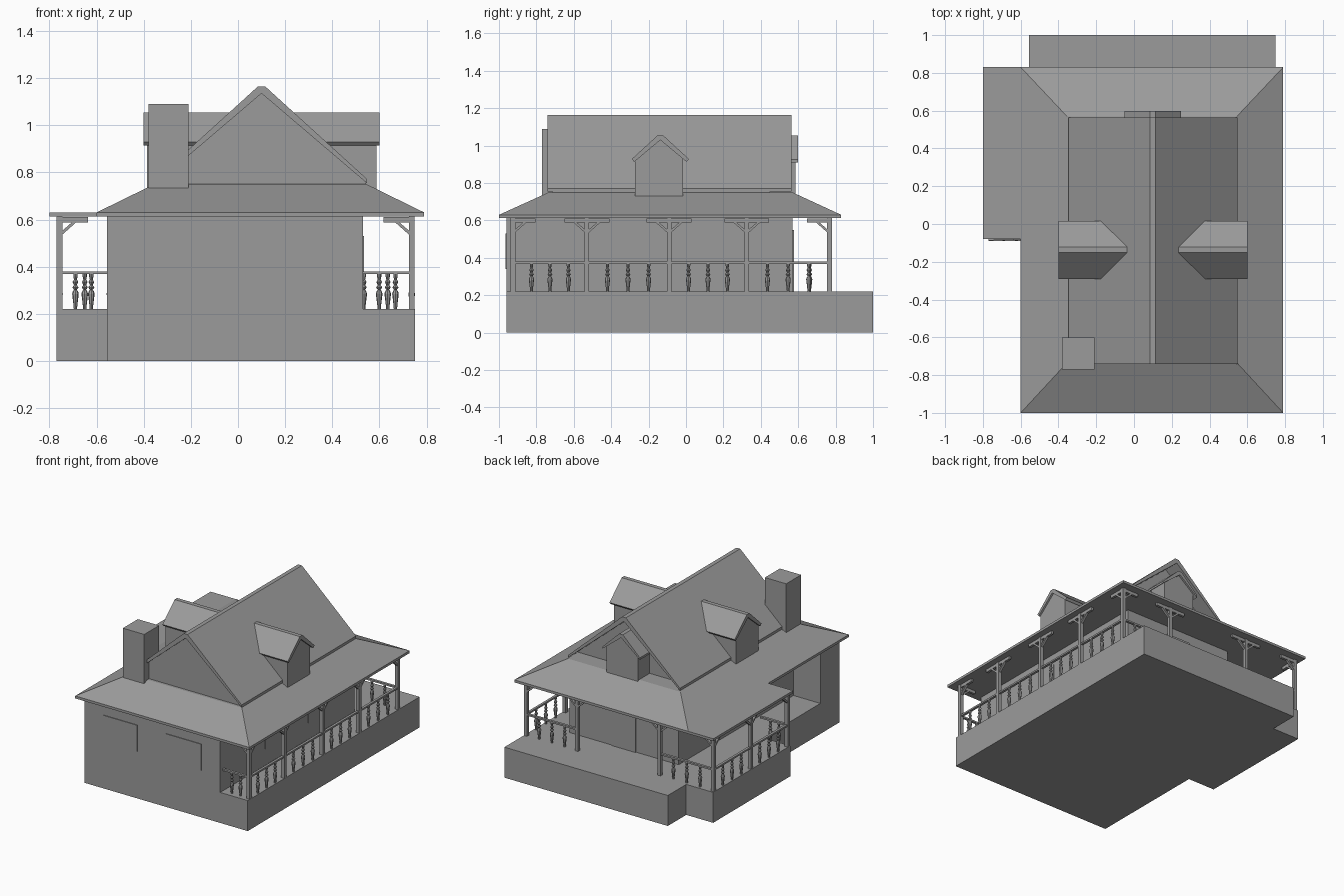
import bpy, bmesh
from math import cos, sin, pi
from mathutils import Vector

if "Cube" in bpy.data.objects:
    bpy.data.objects.remove(bpy.data.objects["Cube"])

# One dark grey material for the whole house
GREY = bpy.data.materials.new('dark_grey')
GREY.diffuse_color = (.33, .33, .33, 1)
GREY.use_nodes = True
GREY.node_tree.nodes["Principled BSDF"].inputs["Base Color"].default_value = GREY.diffuse_color


def add(name, verts, faces):
    me = bpy.data.meshes.new(name)
    me.from_pydata([tuple(v) for v in verts], [], faces)
    bm = bmesh.new()
    bm.from_mesh(me)
    bmesh.ops.recalc_face_normals(bm, faces=bm.faces)
    bm.to_mesh(me)
    bm.free()
    me.materials.append(GREY)
    ob = bpy.data.objects.new(name, me)
    bpy.context.collection.objects.link(ob)
    return ob


def loft(name, rings):
    n = len(rings[0])
    faces = [tuple(range(n)), tuple(range((len(rings) - 1) * n, len(rings) * n))]
    for r in range(len(rings) - 1):
        for i in range(n):
            j = (i + 1) % n
            faces.append((r * n + i, r * n + j, r * n + n + j, r * n + n + i))
    return add(name, [v for ring in rings for v in ring], faces)


def rect(x0, x1, y0, y1, z):
    return [(x0, y0, z), (x1, y0, z), (x1, y1, z), (x0, y1, z)]


def box(name, x0, x1, y0, y1, z0, z1):
    return loft(name, [rect(x0, x1, y0, y1, z0), rect(x0, x1, y0, y1, z1)])


def prism(name, pts, axis, a, b):
    # extrude a 2D outline along x, y or z
    place = {'x': lambda p, t: (t, p[0], p[1]),
             'y': lambda p, t: (p[0], t, p[1]),
             'z': lambda p, t: (p[0], p[1], t)}[axis]
    return loft(name, [[place(p, t) for p in pts] for t in (a, b)])


def gable_shell(c, half, ridge, eave, t):
    # outline of a pitched roof sheet with a narrow flat ridge
    return [(c - half, eave), (c - .015, ridge), (c + .015, ridge), (c + half, eave),
            (c + half, eave - t * .6), (c, ridge - t), (c - half, eave - t * .6)]


# Foundation and porch deck
prism('foundation', [(-.555, -.96), (.75, -.96), (.75, 1), (-.555, 1), (-.555, .79),
                     (-.77, .79), (-.77, -.09), (-.555, -.09)], 'z', 0, .22)

# Ground floor walls: wide front room and narrower rear block
prism('ground_floor_walls', [(-.555, -.96), (.53, -.96), (.53, .57), (-.34, .57),
                             (-.34, -.74), (-.555, -.74)], 'z', .22, .615)

# Windows and back door, slightly proud of the walls
for x0, x1 in ((-.40, -.13), (.10, .38)):
    box('front_window', x0, x1, -.965, -.95, .34, .53)
for y0, y1 in ((-.45, -.2), (.04, .29)):
    box('side_window', .52, .535, y0, y1, .34, .53)
box('back_door', 0, .19, .56, .577, .22, .55)

# Hipped skirt roof over the porch, with flat extension on the left
loft('skirt_roof', [rect(-.6, .79, -1, .83, .612), rect(-.6, .79, -1, .83, .63),
                    rect(-.355, .545, -.735, .57, .75)])
box('left_porch_roof', -.8, -.6, -.08, .83, .612, .63)

# Upper floor with steep gable roof
prism('upper_walls', [(-.343, .74), (-.343, .76), (.1, 1.14), (.543, .76), (.543, .74)],
      'y', -.715, .45)
prism('main_roof', gable_shell(.1, .447, 1.165, .772, .03), 'y', -.74, .565)

# Side dormers, mirrored about the ridge line at x = 0.1
for s in (1, -1):
    X = lambda d: .1 + s * d
    prism('dormer_box', [(-.272, .715), (-.272, .93), (-.137, 1.035), (-.017, .93), (-.017, .715)],
          'x', X(.15), X(.487))
    eave, c = .928, -.137
    prism('dormer_roof', [(c - .153, eave), (c - .015, 1.055), (c + .015, 1.055), (c + .153, eave),
                          (c + .14, eave - .015), (c, 1.03), (c - .14, eave - .015)],
          'x', X(.13), X(.5))

# Small dormer on the back gable
prism('back_dormer_box', [(-.025, .74), (-.025, .93), (.1, 1.035), (.225, .93), (.225, .74)],
      'y', .40, .585)
prism('back_dormer_roof', gable_shell(.1, .15, 1.055, .925, .025), 'y', .40, .598)

# Chimney
box('chimney', -.38, -.21, -.77, -.6, .66, 1.09)


# Porch posts with brackets
def post(x, y, dirs):
    h = .0125
    box('porch_post', x - h, x + h, y - h, y + h, .22, .612)
    for dx, dy in dirs:
        d, n = Vector((dx, dy, 0)), Vector((dy, dx, 0))
        o, up = Vector((x, y, 0)), Vector((0, 0, 1))
        for nm, pts in (('bracket_beam', [(0, .588), (.12, .588), (.12, .61), (0, .61)]),
                        ('bracket_brace', [(.005, .53), (.075, .592), (.057, .592), (.005, .547)])):
            loft(nm, [[o + d * a + up * z + n * w for a, z in pts] for w in (-.009, .009)])


R, B, L, F = .737, .767, -.757, -.075
N, S, E, W = (0, 1), (0, -1), (1, 0), (-1, 0)
right_y = [-.925, -.53, -.09, .325, B]
post(R, right_y[0], [N, W])
for y in right_y[1:4]:
    post(R, y, [N, S])
post(R, B, [S, W])
post(.33, B, [E, W])
post(-.33, B, [E, W])
post(L, B, [S, E])
post(L, .345, [N, S])
post(L, F, [N, E])

# Turned baluster, shared mesh
PROFILE = [(.22, .007), (.235, .008), (.285, .014), (.295, .011), (.302, .006), (.312, .013),
           (.322, .006), (.335, .012), (.346, .006), (.358, .009), (.372, .009)]
SIDES = 8
baluster_mesh = None


def baluster(x, y):
    global baluster_mesh
    if baluster_mesh is None:
        ob = loft('baluster', [[(r * cos(2 * pi * i / SIDES), r * sin(2 * pi * i / SIDES), z)
                                for i in range(SIDES)] for z, r in PROFILE])
        baluster_mesh = ob.data
    else:
        ob = bpy.data.objects.new('baluster', baluster_mesh)
        bpy.context.collection.objects.link(ob)
    ob.location = (x, y, 0)


# Handrails with evenly spaced balusters
def railing(x0, y0, x1, y1, count):
    w = .009
    box('handrail', min(x0, x1) - w, max(x0, x1) + w, min(y0, y1) - w, max(y0, y1) + w, .368, .38)
    for i in range(count):
        t = (i + 1) / (count + 1)
        baluster(x0 + (x1 - x0) * t, y0 + (y1 - y0) * t)


for a, b in zip(right_y, right_y[1:]):
    railing(R, a, R, b, 3)
railing(.53, right_y[0], R, right_y[0], 2)
railing(.33, B, R, B, 3)
railing(L, B, -.33, B, 3)
railing(L, .345, L, B, 3)
railing(L, F, L, .345, 3)
railing(L, F, -.555, F, 2)
